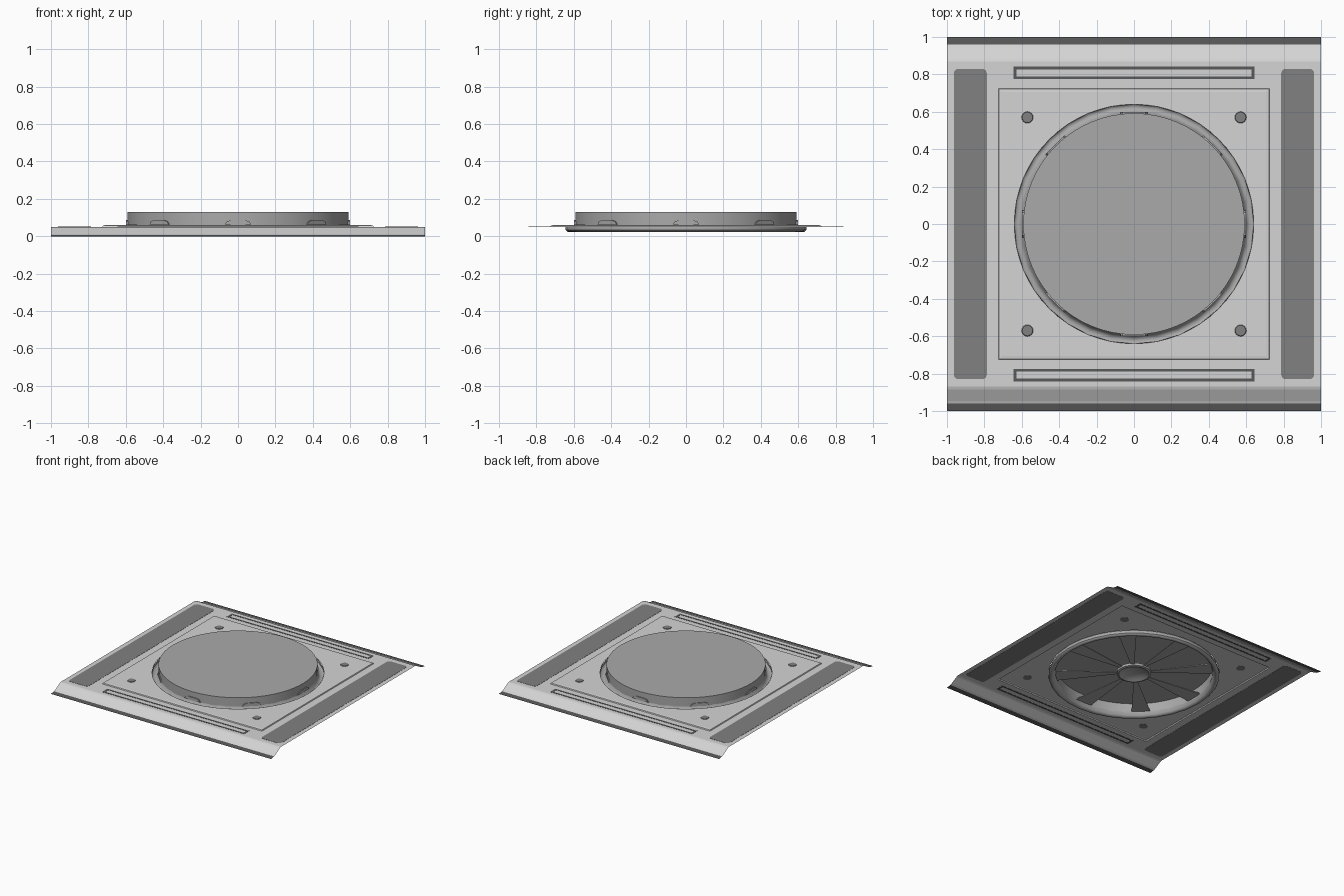
import bpy, bmesh, math

if "Cube" in bpy.data.objects:
    bpy.data.objects.remove(bpy.data.objects["Cube"])

def material(name, v):
    m = bpy.data.materials.new(name)
    m.diffuse_color = (v, v, v, 1)
    m.use_nodes = True
    m.node_tree.nodes["Principled BSDF"].inputs["Base Color"].default_value = m.diffuse_color
    return m

LIGHT = material("light_grey", 0.66)
MID = material("mid_grey", 0.40)
PAD = material("pad_grey", 0.22)
DARK = material("dark_grey", 0.10)

def finish(bm, name, mat, smooth=False):
    me = bpy.data.meshes.new(name)
    bm.to_mesh(me)
    bm.free()
    me.materials.append(mat)
    ob = bpy.data.objects.new(name, me)
    bpy.context.collection.objects.link(ob)
    if smooth:
        bpy.ops.object.select_all(action='DESELECT')
        ob.select_set(True)
        bpy.context.view_layer.objects.active = ob
        bpy.ops.object.shade_smooth_by_angle(angle=math.radians(35))
    return ob

def bridge(bm, loops):
    # Quads between successive closed loops of equal length
    rows = [[bm.verts.new(p) for p in lp] for lp in loops]
    for a, b in zip(rows, rows[1:]):
        n = len(a)
        for i in range(n):
            j = (i + 1) % n
            bm.faces.new((a[i], a[j], b[j], b[i]))
    return rows

def circle(r, z, n):
    return [(r * math.cos(2 * math.pi * i / n), r * math.sin(2 * math.pi * i / n), z) for i in range(n)]

def rect(hx, hy, z, n):
    pts = []
    for x, y, _ in circle(1, 0, n):
        m = max(abs(x), abs(y))
        pts.append((hx * x / m, hy * y / m, z))
    return pts

def lathe(name, profile, n, mat, cap=False):
    bm = bmesh.new()
    rows = bridge(bm, [circle(r, z, n) for r, z in profile])
    if cap:
        bm.faces.new(rows[-1])
    return finish(bm, name, mat, True)

def plate(name, x, y, z, hx, hy, hz, mat, radius=0.0):
    # Thin box, optionally with rounded upright corners
    bm = bmesh.new()
    bmesh.ops.create_cube(bm, size=1)
    for v in bm.verts:
        v.co = (x + v.co.x * 2 * hx, y + v.co.y * 2 * hy, z + v.co.z * 2 * hz)
    if radius:
        edges = [e for e in bm.edges if abs(e.verts[0].co.z - e.verts[1].co.z) > hz]
        bmesh.ops.bevel(bm, geom=edges, offset=radius, segments=4, profile=0.5, affect='EDGES')
    return finish(bm, name, mat)

# Sheet panel with raised square field and round opening
bm = bmesh.new()
bridge(bm, [rect(1, 0.87, 0.05, 64), rect(0.725, 0.725, 0.05, 64),
            rect(0.722, 0.722, 0.058, 64), rect(0.705, 0.705, 0.06, 64),
            circle(0.64, 0.06, 64)])
finish(bm, "panel_sheet", LIGHT)

for s, side in ((-1, "front"), (1, "back")):
    # Bent flange and dark lip along the front and back edges
    for name, prof, mat in (("flange", [(0.87, 0.05), (0.885, 0.045), (0.945, 0.012), (0.96, 0.006)], LIGHT),
                            ("lip", [(0.96, 0.006), (1.0, 0.0)], DARK)):
        bm = bmesh.new()
        rows = [[bm.verts.new((x, s * y, z)) for x in (-s, s)] for y, z in prof]
        for a, b in zip(rows, rows[1:]):
            bm.faces.new((a[1], a[0], b[0], b[1]))
        finish(bm, side + "_" + name, mat)

    # Dark slot outline
    bm = bmesh.new()
    loops = []
    for hx, hy, z in ((0.645, 0.033, 0.0485), (0.645, 0.033, 0.0515),
                      (0.628, 0.019, 0.0515), (0.628, 0.019, 0.0485), (0.645, 0.033, 0.0485)):
        loops.append([(a * hx, s * 0.808 + b * hy, z) for a, b in ((-1, -1), (1, -1), (1, 1), (-1, 1))])
    bridge(bm, loops)
    bmesh.ops.remove_doubles(bm, verts=bm.verts, dist=1e-5)
    bmesh.ops.recalc_face_normals(bm, faces=bm.faces)
    finish(bm, side + "_slot_outline", DARK)

    # Long side pad
    plate(("left" if s < 0 else "right") + "_pad", s * 0.875, 0, 0.05, 0.088, 0.83, 0.0015, PAD, 0.025)

    # Corner screws
    for t in (-1, 1):
        bm = bmesh.new()
        bmesh.ops.create_cone(bm, cap_ends=True, segments=16, radius1=0.034, radius2=0.028, depth=0.008)
        bmesh.ops.translate(bm, verts=bm.verts, vec=(s * 0.57, t * 0.57, 0.06))
        finish(bm, "corner_screw", PAD)

# Rounded trough ring around the drum
lathe("trough_ring", [(0.64, 0.06), (0.645, 0.045), (0.644, 0.034), (0.636, 0.025), (0.625, 0.022),
                      (0.612, 0.025), (0.602, 0.035), (0.592, 0.06)], 32, MID)

# Drum, open below
lathe("drum", [(0.592, 0.055), (0.592, 0.13)], 64, MID, True)

# Central hub, a shallow dome facing down with a rim
lathe("hub", [(0.11, 0.075), (0.13, 0.07), (0.13, 0.05), (0.115, 0.045), (0.105, 0.05),
              (0.08, 0.062), (0.04, 0.07), (0.01, 0.072)], 32, MID, True)

# Eight wedge vanes from hub to drum wall, tips poking through it
for k in range(8):
    a = k * math.pi / 4
    ca, sa = math.cos(a), math.sin(a)
    bm = bmesh.new()
    loops = []
    for r, w, h in ((0.115, 0.012, 0.008), (0.598, 0.072, 0.024)):
        sec = [(-w, 0), (w, 0), (w * 0.85, h * 0.7), (w * 0.5, h), (-w * 0.5, h), (-w * 0.85, h * 0.7)]
        loops.append([(r * ca - u * sa, r * sa + u * ca, 0.062 + z) for u, z in sec])
    rows = bridge(bm, loops)
    for row in rows:
        bm.faces.new(row)
    bmesh.ops.recalc_face_normals(bm, faces=bm.faces)
    finish(bm, "vane", MID)
